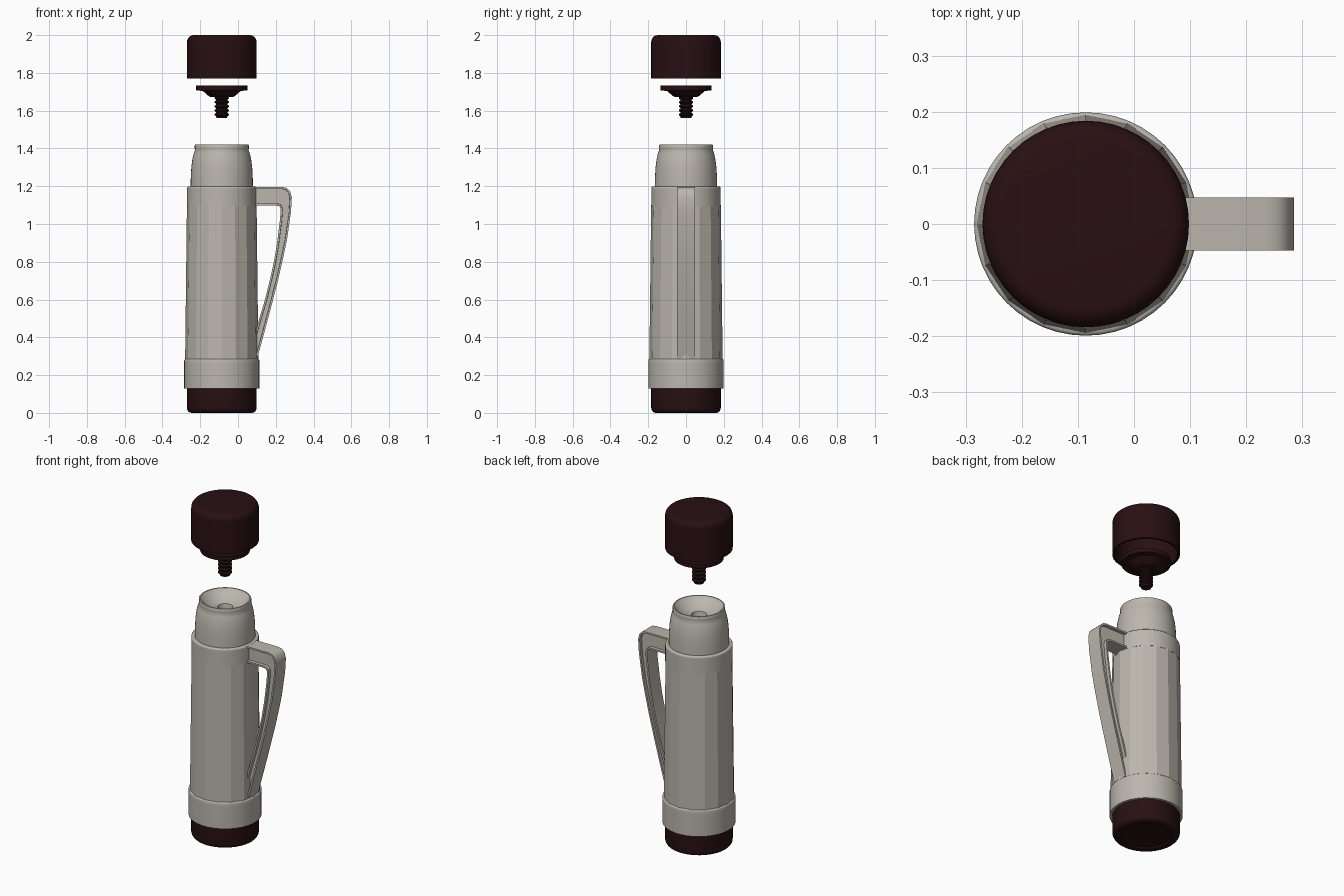
import bpy, bmesh, math
from mathutils import Vector

if "Cube" in bpy.data.objects:
    bpy.data.objects.remove(bpy.data.objects["Cube"])

AX = -0.086  # x of the flask's axis


def material(name, rgb):
    m = bpy.data.materials.new(name)
    m.diffuse_color = (*rgb, 1)
    m.use_nodes = True
    m.node_tree.nodes["Principled BSDF"].inputs["Base Color"].default_value = m.diffuse_color
    return m


GREY = material("warm grey plastic", (0.50, 0.47, 0.42))
DARK = material("dark brown plastic", (0.021, 0.005, 0.006))


def finish(name, bm, mat, smooth=True):
    bmesh.ops.recalc_face_normals(bm, faces=bm.faces)
    me = bpy.data.meshes.new(name)
    bm.to_mesh(me)
    bm.free()
    ob = bpy.data.objects.new(name, me)
    bpy.context.collection.objects.link(ob)
    me.materials.append(mat)
    if smooth:
        bpy.ops.object.select_all(action='DESELECT')
        ob.select_set(True)
        bpy.context.view_layer.objects.active = ob
        bpy.ops.object.shade_smooth_by_angle(angle=math.radians(32))
    return ob


def lathe(name, profile, mat, sides=48, smooth=True, closed=False):
    """Spin (radius, z) points about the flask axis."""
    bm = bmesh.new()
    rings = []
    for r, z in profile:
        n = 1 if r == 0 else sides
        rings.append([bm.verts.new((AX + r * math.cos(2 * math.pi * i / sides),
                                    r * math.sin(2 * math.pi * i / sides), z))
                      for i in range(n)])
    pairs = list(zip(rings, rings[1:]))
    if closed:
        pairs.append((rings[-1], rings[0]))
    for a, b in pairs:
        for i in range(sides):
            j = (i + 1) % sides
            if len(a) == 1:
                bm.faces.new((a[0], b[i], b[j]))
            elif len(b) == 1:
                bm.faces.new((a[i], a[j], b[0]))
            else:
                bm.faces.new((a[i], a[j], b[j], b[i]))
    return finish(name, bm, mat, smooth)


def arc(cr, cz, rad, a0, a1, n=5):
    """Rounded corner points for a profile."""
    return [(cr + rad * math.cos(math.radians(a0 + (a1 - a0) * i / n)),
             cz + rad * math.sin(math.radians(a0 + (a1 - a0) * i / n))) for i in range(n + 1)]


# base
lathe("base", [(0, 0.008), (0.13, 0.008), (0.14, 0.0)] + arc(0.159, 0.025, 0.025, -90, 0)
      + [(0.184, 0.135), (0.16, 0.135)], DARK)

# lower band
lathe("lower_band", [(0.17, 0.128), (0.199, 0.128), (0.199, 0.26)]
      + arc(0.191, 0.277, 0.008, 0, 90, 3) + [(0.17, 0.285)], GREY)

# faceted body
lathe("body", [(0.194, 0.275), (0.1845, 1.10)], GREY, sides=16, smooth=False)

# upper band
lathe("upper_band", [(0.165, 1.093), (0.1835, 1.093), (0.1835, 1.185)]
      + arc(0.1765, 1.191, 0.007, 0, 90, 3) + [(0.155, 1.198)], GREY)

# shoulder with funnel mouth and threaded well
lathe("shoulder", [(0.165, 1.19), (0.164, 1.25), (0.161, 1.30), (0.156, 1.34),
                   (0.149, 1.372), (0.142, 1.392), (0.143, 1.397), (0.143, 1.416),
                   (0.141, 1.42), (0.134, 1.42), (0.11, 1.396), (0.08, 1.378),
                   (0.042, 1.368), (0.040, 1.362), (0.040, 1.20), (0, 1.20)], GREY)

# stopper with screw thread
thread = []
for k in range(5):
    z = 1.57 + k * 0.022
    thread += [(0.030, z), (0.038, z + 0.006), (0.038, z + 0.012), (0.030, z + 0.018)]
lathe("stopper", [(0, 1.561), (0.028, 1.561)] + thread
      + [(0.030, 1.672), (0.058, 1.672), (0.070, 1.678), (0.100, 1.704), (0.135, 1.708),
         (0.136, 1.733), (0, 1.733)], DARK)

# cup lid, hollow underneath
lathe("cup_lid", [(0, 1.985), (0.15, 1.985), (0.170, 1.965), (0.170, 1.77), (0.184, 1.77),
                  (0.184, 1.96)] + arc(0.149, 1.965, 0.035, 0, 90) + [(0, 2.0)], DARK)

# handle: strip between an outer and an inner curve, with recessed sides
outer = [(0.06, 1.196), (0.235, 1.196), (0.258, 1.191), (0.276, 1.174), (0.285, 1.140),
         (0.280, 1.06), (0.259, 0.915), (0.239, 0.82), (0.214, 0.71), (0.178, 0.57),
         (0.142, 0.435), (0.102, 0.288), (0.07, 0.288)]
inner = [(0.06, 1.098), (0.200, 1.098), (0.214, 1.096), (0.223, 1.088), (0.226, 1.073),
         (0.222, 1.02), (0.207, 0.90), (0.190, 0.80), (0.168, 0.70), (0.140, 0.59),
         (0.113, 0.50), (0.085, 0.40), (0.065, 0.40)]
W, DEPTH = 0.047, 0.018
bm = bmesh.new()
grid = {s: [[bm.verts.new((x, s * W, z)) for x, z in c] for c in (outer, inner)] for s in (-1, 1)}
sides = {s: [] for s in (-1, 1)}
for i in range(len(outer) - 1):
    for s in (-1, 1):
        o, n = grid[s]
        sides[s].append(bm.faces.new((o[i], o[i + 1], n[i + 1], n[i])))
    for c in (0, 1):
        a, b = grid[-1][c], grid[1][c]
        bm.faces.new((a[i], a[i + 1], b[i + 1], b[i]))
for i in (0, -1):
    bm.faces.new((grid[-1][0][i], grid[-1][1][i], grid[1][1][i], grid[1][0][i]))
bmesh.ops.recalc_face_normals(bm, faces=bm.faces)
for s in (-1, 1):
    bmesh.ops.inset_region(bm, faces=sides[s], thickness=0.010, use_even_offset=True)
    bmesh.ops.inset_region(bm, faces=sides[s], thickness=0.001, use_even_offset=True)
    verts = {v for f in sides[s] for v in f.verts}
    bmesh.ops.translate(bm, verts=list(verts), vec=Vector((0, -s * DEPTH, 0)))
finish("handle", bm, GREY)
